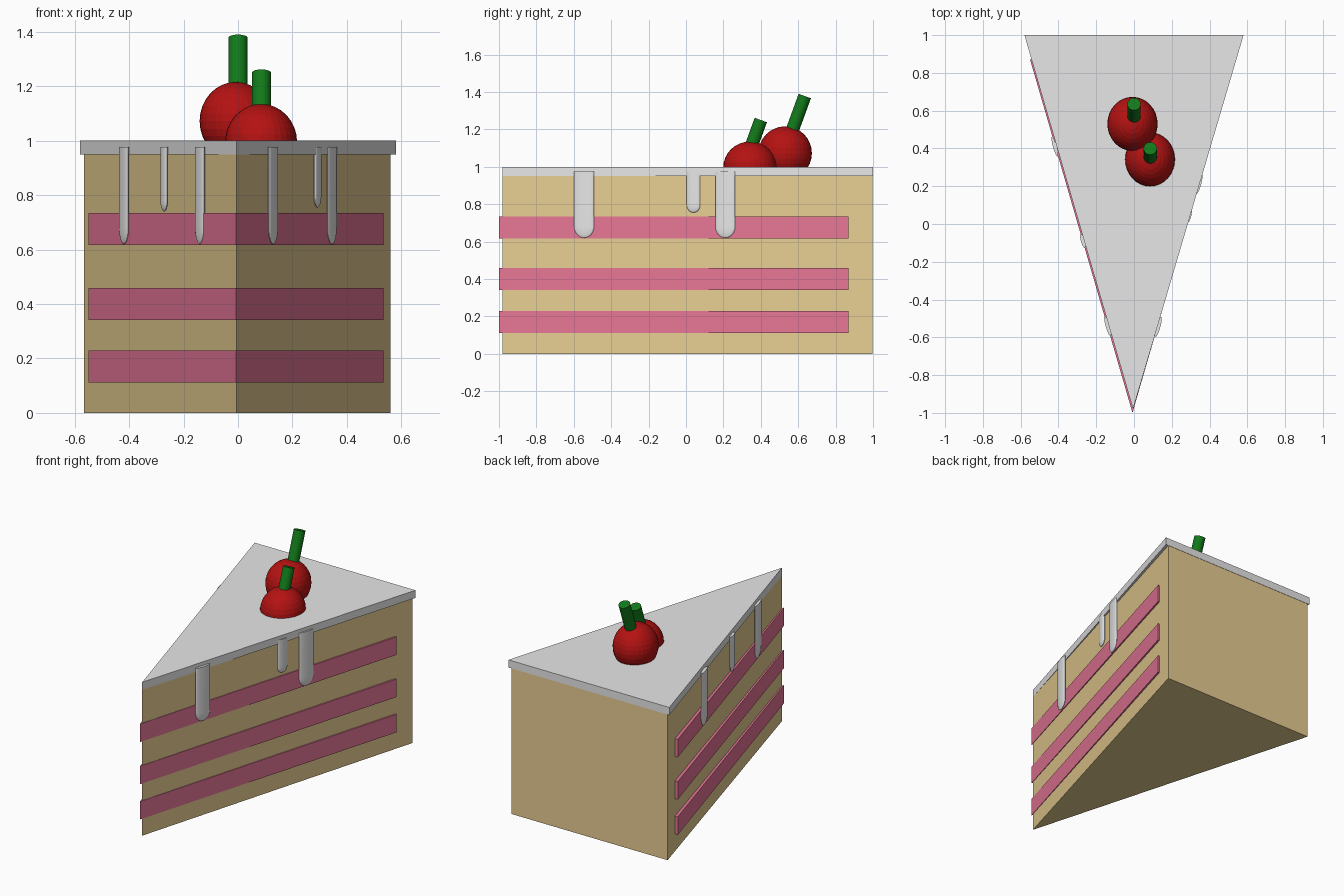
import bpy
import bmesh
from math import radians, sin, cos, atan2
from mathutils import Matrix, Vector

cube = bpy.data.objects.get("Cube")
if cube:
    bpy.data.objects.remove(cube, do_unlink=True)


def material(name, rgb):
    mat = bpy.data.materials.new(name)
    mat.use_nodes = True
    mat.diffuse_color = (*rgb, 1)
    mat.node_tree.nodes["Principled BSDF"].inputs["Base Color"].default_value = (*rgb, 1)
    return mat


SPONGE = material("sponge yellow", (0.81, 0.62, 0.29))
JAM = material("jam pink", (0.83, 0.19, 0.32))
ICING = material("icing white", (0.8, 0.8, 0.8))
RED = material("cherry red", (0.46, 0.006, 0.006))
GREEN = material("stem green", (0.006, 0.195, 0.01))


def finish(bm, name, mat):
    bmesh.ops.recalc_face_normals(bm, faces=bm.faces[:])
    mesh = bpy.data.meshes.new(name)
    bm.to_mesh(mesh)
    bm.free()
    mesh.materials.append(mat)
    obj = bpy.data.objects.new(name, mesh)
    bpy.context.collection.objects.link(obj)
    return obj


def wedge(name, mat, outline, bottom, top):
    """Triangular prism between two heights."""
    bm = bmesh.new()
    face = bm.faces.new([bm.verts.new((x, y, bottom)) for x, y in outline])
    up = bmesh.ops.extrude_face_region(bm, geom=[face])["geom"]
    verts = [g for g in up if isinstance(g, bmesh.types.BMVert)]
    bmesh.ops.translate(bm, verts=verts, vec=(0, 0, top - bottom))
    return finish(bm, name, mat)


# Sponge, icing slab and the jam layers that stand slightly proud of the sides
TIP = (-0.005, -0.98)
wedge("sponge", SPONGE, [TIP, (0.56, 0.998), (-0.566, 0.998)], 0, 0.95)
wedge("icing_top", ICING, [TIP, (0.58, 1), (-0.58, 1)], 0.95, 1)
for i, z in enumerate((0.112, 0.342, 0.617)):
    wedge(f"jam_layer_{i + 1}", JAM,
          [(-0.008, -1), (0.535, 0.87), (-0.55, 0.87)], z, z + 0.117)

# Icing drips: flattened columns with rounded tips, lying along the sides
SLOPE = 0.285


def drip(name, x, y, width, tip):
    bm = bmesh.new()
    bmesh.ops.create_uvsphere(bm, u_segments=24, v_segments=16, radius=1)
    upper = [v for v in bm.verts if v.co.z > 0.01]
    bmesh.ops.delete(bm, geom=upper, context="VERTS")
    round_height = width * 0.55
    bmesh.ops.scale(bm, verts=bm.verts[:], vec=(0.01, width / 2, round_height))
    rim = [e for e in bm.edges if e.is_boundary]
    ext = bmesh.ops.extrude_edge_only(bm, edges=rim)["geom"]
    verts = [g for g in ext if isinstance(g, bmesh.types.BMVert)]
    bmesh.ops.translate(bm, verts=verts, vec=(0, 0, 0.976 - tip - round_height))
    bmesh.ops.holes_fill(bm, edges=[e for e in bm.edges if e.is_boundary])
    turn = atan2(SLOPE, 1) * (-1 if x > 0 else 1)
    bmesh.ops.transform(bm, verts=bm.verts[:],
                        matrix=Matrix.Translation((x, y, tip + round_height))
                        @ Matrix.Rotation(turn, 4, "Z"))
    obj = finish(bm, name, ICING)
    bpy.ops.object.select_all(action="DESELECT")
    obj.select_set(True)
    bpy.context.view_layer.objects.active = obj
    bpy.ops.object.shade_smooth_by_angle(angle=radians(35))


DRIPS = [
    ("right_drip_front", 0.129, -0.545, 0.11, 0.62),
    ("right_drip_short", 0.292, 0.04, 0.075, 0.755),
    ("right_drip_back", 0.345, 0.21, 0.11, 0.62),
    ("left_drip_front", -0.14, -0.54, 0.11, 0.62),
    ("left_drip_short", -0.271, -0.09, 0.075, 0.74),
    ("left_drip_back", -0.419, 0.41, 0.11, 0.62),
]
for spec in DRIPS:
    drip(*spec)

# Cherries with leaning stems
LEAN = radians(20)


def cherry(name, centre, radius, stem_top, length):
    bm = bmesh.new()
    bmesh.ops.create_uvsphere(bm, u_segments=32, v_segments=16, radius=1,
                              matrix=Matrix.Translation(centre) @ Matrix.Diagonal((*radius, 1)))
    finish(bm, name, RED)
    middle = Vector(stem_top) - Vector((0, sin(LEAN), cos(LEAN))) * length / 2
    bm = bmesh.new()
    bmesh.ops.create_cone(bm, cap_ends=True, segments=32, radius1=0.035, radius2=0.035,
                          depth=length,
                          matrix=Matrix.Translation(middle) @ Matrix.Rotation(-LEAN, 4, "X"))
    finish(bm, name + "_stem", GREEN)


cherry("back_cherry", (-0.008, 0.53, 1.072), (0.133, 0.143, 0.144), (0, 0.635, 1.378), 0.28)
cherry("front_cherry", (0.085, 0.342, 0.995), (0.132, 0.143, 0.14), (0.086, 0.4, 1.25), 0.22)
